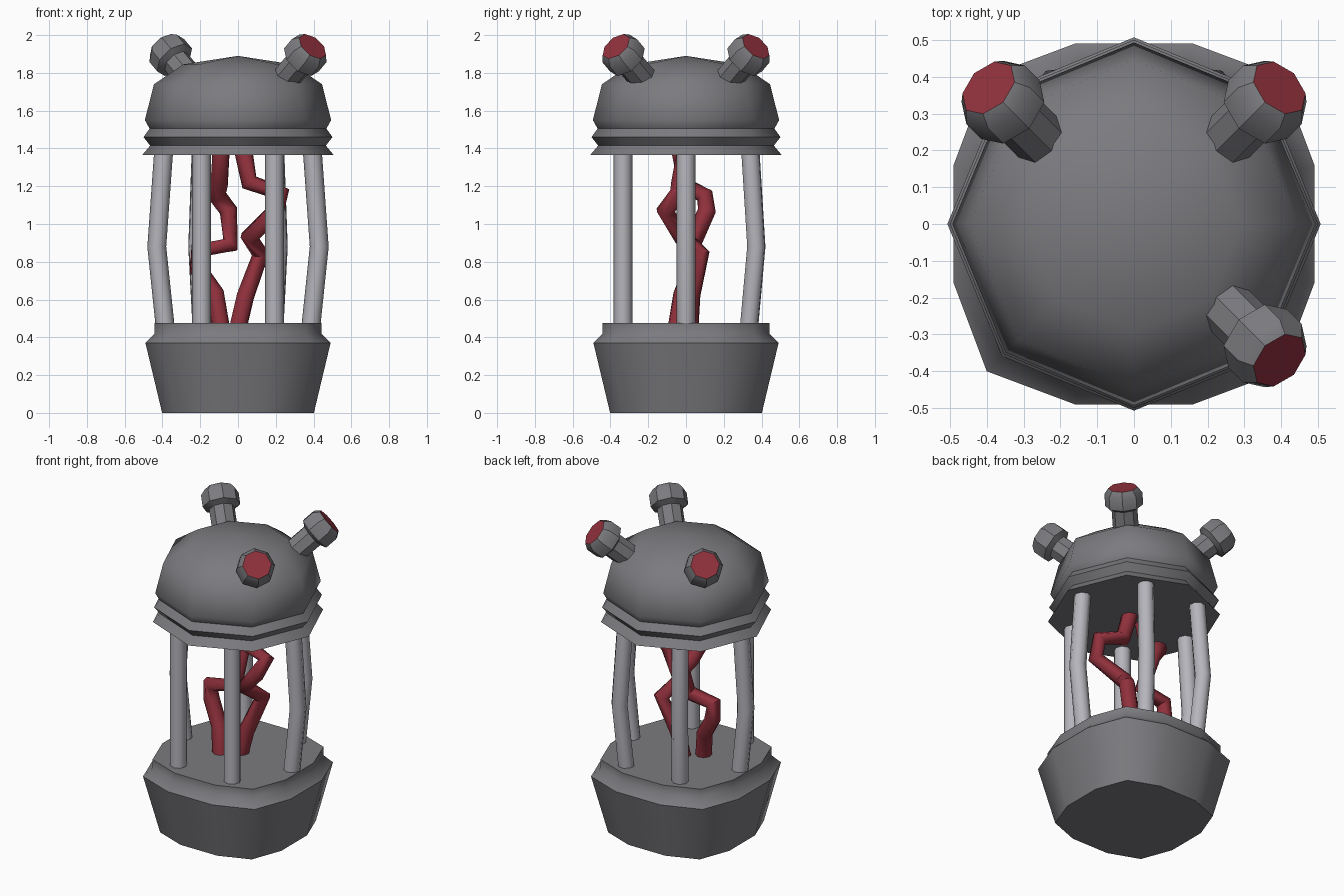
import bpy, bmesh, math
from mathutils import Vector

if "Cube" in bpy.data.objects:
    bpy.data.objects.remove(bpy.data.objects["Cube"])


def material(name, rgb):
    m = bpy.data.materials.new(name)
    m.use_nodes = True
    m.diffuse_color = (*rgb, 1)
    m.node_tree.nodes["Principled BSDF"].inputs["Base Color"].default_value = (*rgb, 1)
    return m


grey = material("dark grey metal", (0.2, 0.2, 0.215))
pale = material("pale grey metal", (0.46, 0.46, 0.5))
red = material("deep red", (0.28, 0.03, 0.045))


def activate(obj):
    bpy.ops.object.select_all(action='DESELECT')
    obj.select_set(True)
    bpy.context.view_layer.objects.active = obj


def loft(name, rings, mats, angle=50, apex=None):
    """Skin a stack of equal rings; close the ends with caps or an apex."""
    bm = bmesh.new()
    loops = [[bm.verts.new(p) for p in ring] for ring in rings]
    n = len(loops[0])
    for low, high in zip(loops, loops[1:]):
        for i in range(n):
            j = (i + 1) % n
            bm.faces.new((low[i], low[j], high[j], high[i]))
    bm.faces.new(loops[0][::-1])
    if apex:
        tip = bm.verts.new(apex)
        for i in range(n):
            bm.faces.new((loops[-1][i], loops[-1][(i + 1) % n], tip))
    else:
        cap = bm.faces.new(loops[-1])
        cap.material_index = len(mats) - 1
    bmesh.ops.recalc_face_normals(bm, faces=bm.faces)
    mesh = bpy.data.meshes.new(name)
    bm.to_mesh(mesh)
    bm.free()
    obj = bpy.data.objects.new(name, mesh)
    bpy.context.collection.objects.link(obj)
    for m in mats:
        mesh.materials.append(m)
    activate(obj)
    bpy.ops.object.shade_smooth_by_angle(angle=math.radians(angle))
    return obj


def circle(radius, z, n=8):
    return [Vector((radius * math.cos(math.tau * i / n),
                    radius * math.sin(math.tau * i / n), z)) for i in range(n)]


def tube(name, points, radius, mat):
    """Eight-sided pipe along straight segments."""
    curve = bpy.data.curves.new(name, 'CURVE')
    curve.dimensions = '3D'
    curve.bevel_depth = radius
    curve.bevel_resolution = 2
    curve.use_fill_caps = True
    spline = curve.splines.new('POLY')
    spline.points.add(len(points) - 1)
    for p, co in zip(spline.points, points):
        p.co = (*co, 1)
    curve.materials.append(mat)
    obj = bpy.data.objects.new(name, curve)
    bpy.context.collection.objects.link(obj)
    activate(obj)
    bpy.ops.object.convert(target='MESH')
    bpy.ops.object.shade_smooth_by_angle(angle=math.radians(60))


# Base: rounded-square bowl with a narrower collar
quarter = [(0.49, -0.16), (0.49, 0.16), (0.4, 0.4)]
outline = []
for k in range(4):
    for x, y in quarter:
        for _ in range(k):
            x, y = -y, x
        outline.append((x, y))
base_profile = [(0.82, 0), (1, 0.37), (0.9, 0.42), (0.9, 0.475)]
loft("base", [[Vector((x * s, y * s, z)) for x, y in outline]
              for s, z in base_profile], [grey])

# Head: octagonal dome above two pleats
head_profile = [(0.507, 1.365), (0.465, 1.415), (0.5, 1.46), (0.468, 1.505),
                (0.493, 1.55), (0.445, 1.74), (0.29, 1.845)]
loft("head", [circle(r, z) for r, z in head_profile], [grey], apex=(0, 0, 1.89))

# Eye stalks on three corners, each with a flared end and red lens
eye_profile = [(0.076, -0.27), (0.076, -0.13), (0.112, -0.11),
               (0.112, -0.035), (0.086, 0)]
for label, sx, sy in (("back_left", 1, 1), ("back_right", -1, 1), ("front_left", 1, -1)):
    axis = Vector((sx, sy, 1.2)).normalized()
    turn = axis.to_track_quat('Z', 'Y')
    centre = Vector((0.395 * sx, 0.37 * sy, 1.94))
    rings = [[centre + turn @ p for p in circle(r, t)] for r, t in eye_profile]
    loft("eye_stalk_" + label, rings, [grey, red], angle=35)

# Six posts in a ring, the side and back ones bowed outward
for k in range(6):
    a = math.tau * k / 6
    out = Vector((math.cos(a), math.sin(a), 0))
    bow = 0 if out.y < -0.1 else 0.045
    path = [out * (0.385 + bow * f) + Vector((0, 0, z))
            for f, z in ((0, 0.45), (1, 0.88), (0.2, 1.38))]
    tube(f"post_{k + 1}", path, 0.05, pale)

# Two kinked cords inside the cage
tube("cord_right", [(-0.09, -0.03, 1.38), (-0.1, 0, 1.2), (-0.11, 0.1, 1.15),
                    (-0.05, 0.11, 1.07), (-0.04, 0.03, 0.89), (-0.21, 0.02, 0.86),
                    (-0.21, 0.03, 0.76), (-0.12, -0.02, 0.63), (-0.09, -0.05, 0.45)],
     0.048, red)
tube("cord_left", [(0.03, 0, 1.38), (0.06, -0.03, 1.22), (0.23, -0.04, 1.16),
                   (0.2, -0.11, 1.07), (0.06, -0.02, 0.93), (0.12, 0.08, 0.84),
                   (0.04, 0.03, 0.62), (0, 0.02, 0.45)], 0.048, red)
